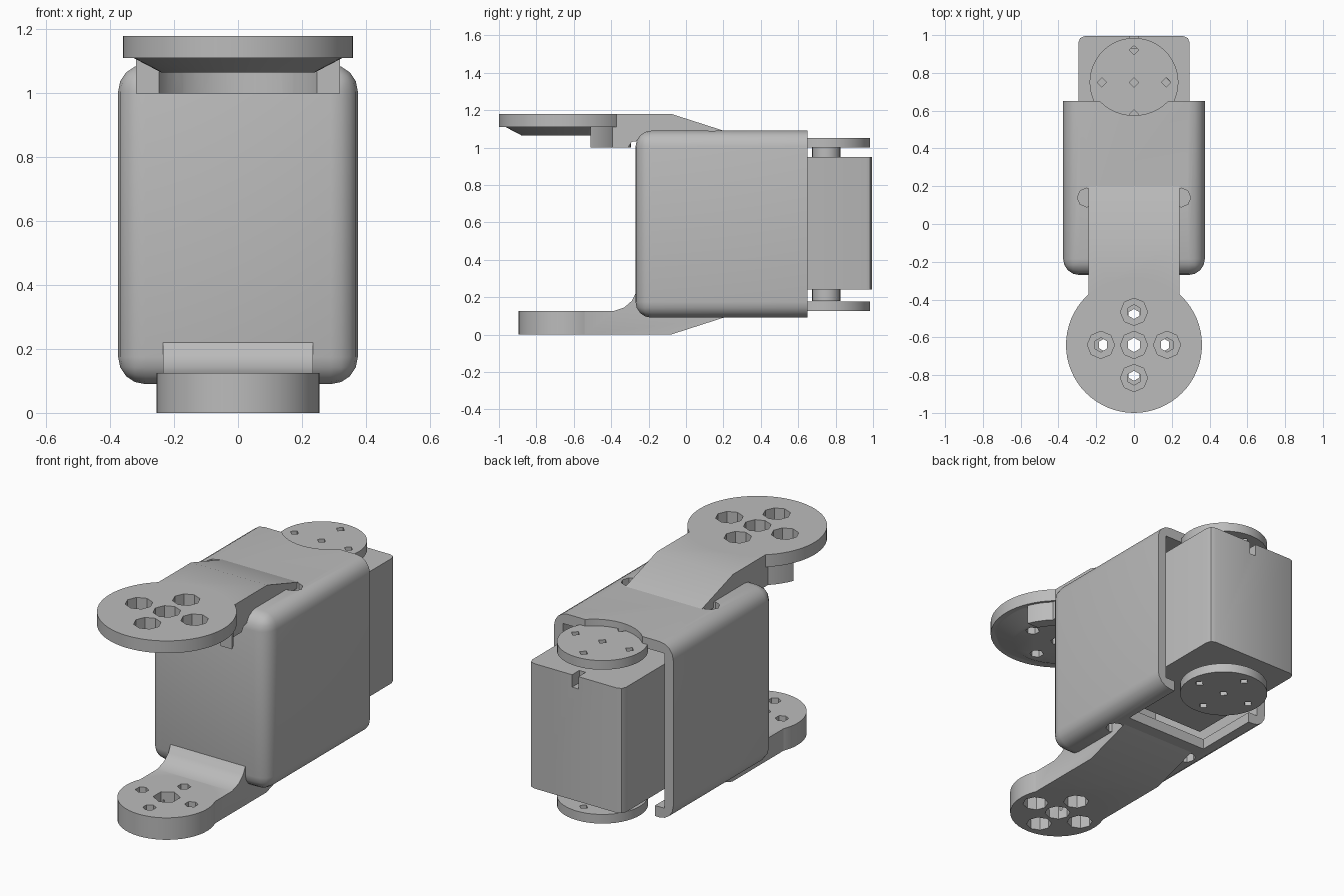
import bpy, bmesh, math
from mathutils import Vector, Matrix

old = bpy.data.objects.get("Cube")
if old:
    bpy.data.objects.remove(old, do_unlink=True)

grey = bpy.data.materials.new("plain grey")
grey.use_nodes = True
colour = (0.5, 0.5, 0.5, 1)
grey.diffuse_color = colour
grey.node_tree.nodes["Principled BSDF"].inputs["Base Color"].default_value = colour


def finish(bm, name):
    bmesh.ops.recalc_face_normals(bm, faces=bm.faces)
    mesh = bpy.data.meshes.new(name)
    bm.to_mesh(mesh)
    bm.free()
    mesh.materials.append(grey)
    ob = bpy.data.objects.new(name, mesh)
    bpy.context.collection.objects.link(ob)
    return ob


def box(name, low, high, bevel=0, pick=lambda e: True, segments=3):
    bm = bmesh.new()
    low, high = Vector(low), Vector(high)
    bmesh.ops.create_cube(bm, size=1)
    for v in bm.verts:
        v.co = (low + high) / 2 + v.co * (high - low)
    if bevel:
        bmesh.ops.bevel(bm, geom=[e for e in bm.edges if pick(e)], offset=bevel,
                        segments=segments, profile=0.5, affect='EDGES')
    return finish(bm, name)


def cyl(name, x, y, z0, z1, r, r_low=None, sides=48):
    bm = bmesh.new()
    bmesh.ops.create_cone(bm, cap_ends=True, segments=sides, radius1=r_low or r, radius2=r,
                          depth=z1 - z0, matrix=Matrix.Translation((x, y, (z0 + z1) / 2)))
    return finish(bm, name)


def profile(name, points, half):
    # Side outline in y and z, extruded across x
    bm = bmesh.new()
    face = bm.faces.new([bm.verts.new((-half, y, z)) for y, z in points])
    new = bmesh.ops.extrude_face_region(bm, geom=[face])["geom"]
    bmesh.ops.translate(bm, vec=(2 * half, 0, 0),
                        verts=[g for g in new if isinstance(g, bmesh.types.BMVert)])
    return finish(bm, name)


def combine(ob, tools, mode='DIFFERENCE'):
    bpy.context.view_layer.objects.active = ob
    for tool in tools:
        tool.hide_render = True
        mod = ob.modifiers.new("cut", 'BOOLEAN')
        mod.operation, mod.solver, mod.object = mode, 'EXACT', tool
        bpy.ops.object.modifier_apply(modifier=mod.name)
        bpy.data.objects.remove(tool, do_unlink=True)


def ring(y, step, z0, z1, r, sides=8, centre=None):
    # Four holes in a cross plus one in the middle
    spots = [(step, 0), (-step, 0), (0, step), (0, -step)]
    holes = [cyl("hole", a, y + b, z0, z1, r, sides=sides) for a, b in spots]
    return holes + [cyl("hole", 0, y, z0, z1, centre or r, sides=sides)]


HORN_Y, MOTOR_Y = -0.64, 0.75

# Housing: rounded shell, open at the back
housing = box("housing", (-0.375, -0.27, 0.09), (0.375, 0.65, 1.09), 0.085,
              lambda e: any(v.co.y < 0 for v in e.verts), 4)
combine(housing, [
    box("cavity", (-0.32, -0.2, 0.15), (0.32, 0.8, 1.03)),
    cyl("upper notch", 0, MOTOR_Y + 0.08, 0.9, 1.2, 0.255),
    box("lower notch", (-0.26, 0.27, 0), (0.26, 0.8, 0.2)),
])
for x in (-0.25, 0.25):
    combine(housing, [cyl("screw pocket", x, 0.14, 1.04, 1.2, 0.05, sides=8),
                      cyl("screw pocket", x, 0.14, 0, 0.14, 0.05, sides=8)])

# Motor block with a cable slot
motor = box("motor_block", (-0.295, 0.2, 0.24), (0.295, 0.995, 0.95), 0.035,
            lambda e: all(v.co.y > 0.9 for v in e.verts)
            and abs(e.verts[0].co.z - e.verts[1].co.z) > 0.1, 2)
combine(motor, [box("slot", (-0.02, 0.93, 0.88), (0.02, 1.1, 1.1))])

# Motor horns with their necks
horns = []
for side, z, n0, n1 in (("upper", 1.0, 0.93, 1.01), ("lower", 0.125, 0.18, 0.26)):
    horn = cyl(side + "_horn", 0, MOTOR_Y, z, z + 0.052, 0.235)
    combine(horn, ring(MOTOR_Y, 0.17, z - 0.1, z + 0.2, 0.025, 4))
    horns += [horn, cyl(side + "_horn_neck", 0, MOTOR_Y, n0, n1, 0.075)]

# Upper arm: round plate, tapered underside, sloping strap
upper = cyl("upper_arm", 0, HORN_Y, 1.11, 1.18, 0.36, sides=64)
strap = profile("strap", [(-0.42, 1.18), (-0.08, 1.18), (0.2, 1.09), (0.2, 1.06),
                          (-0.22, 1.04), (-0.29, 1.03), (-0.31, 1.0), (-0.42, 1.0)], 0.24)
wall = cyl("curved wall", 0, HORN_Y, 1.0, 1.14, 0.345, sides=64)
combine(wall, [box("front half", (-1, -2, 0.9), (1, -0.51, 1.3))])
combine(wall, [strap], 'UNION')
combine(wall, [cyl("clearance", 0, HORN_Y, 0.9, 1.12, 0.28)])
taper = cyl("taper", 0, HORN_Y, 1.065, 1.12, 0.345, 0.24, 64)
combine(upper, [wall, taper], 'UNION')
combine(upper, ring(HORN_Y, 0.175, 1.11, 1.3, 0.072))
combine(upper, ring(HORN_Y, 0.175, 0.9, 1.15, 0.038, 6))

# Lower arm: round end, filleted strap meeting the housing
lower = cyl("lower_arm", 0, HORN_Y, 0, 0.125, 0.255)
foot = profile("foot", [(HORN_Y, 0), (-0.08, 0), (0.2, 0.09), (0.2, 0.12), (-0.24, 0.25),
                        (-0.27, 0.22), (-0.29, 0.18), (-0.33, 0.145), (-0.39, 0.125),
                        (HORN_Y, 0.125)], 0.235)
combine(lower, [foot], 'UNION')
combine(lower, ring(HORN_Y, 0.155, -0.1, 0.08, 0.068))
combine(lower, ring(HORN_Y, 0.155, 0.05, 0.3, 0.035, 6, 0.07))

# Smooth rounds, sharp edges
bpy.ops.object.select_all(action='DESELECT')
for ob in [housing, motor, upper, lower] + horns:
    ob.select_set(True)
bpy.context.view_layer.objects.active = housing
bpy.ops.object.shade_smooth_by_angle(angle=math.radians(30))
